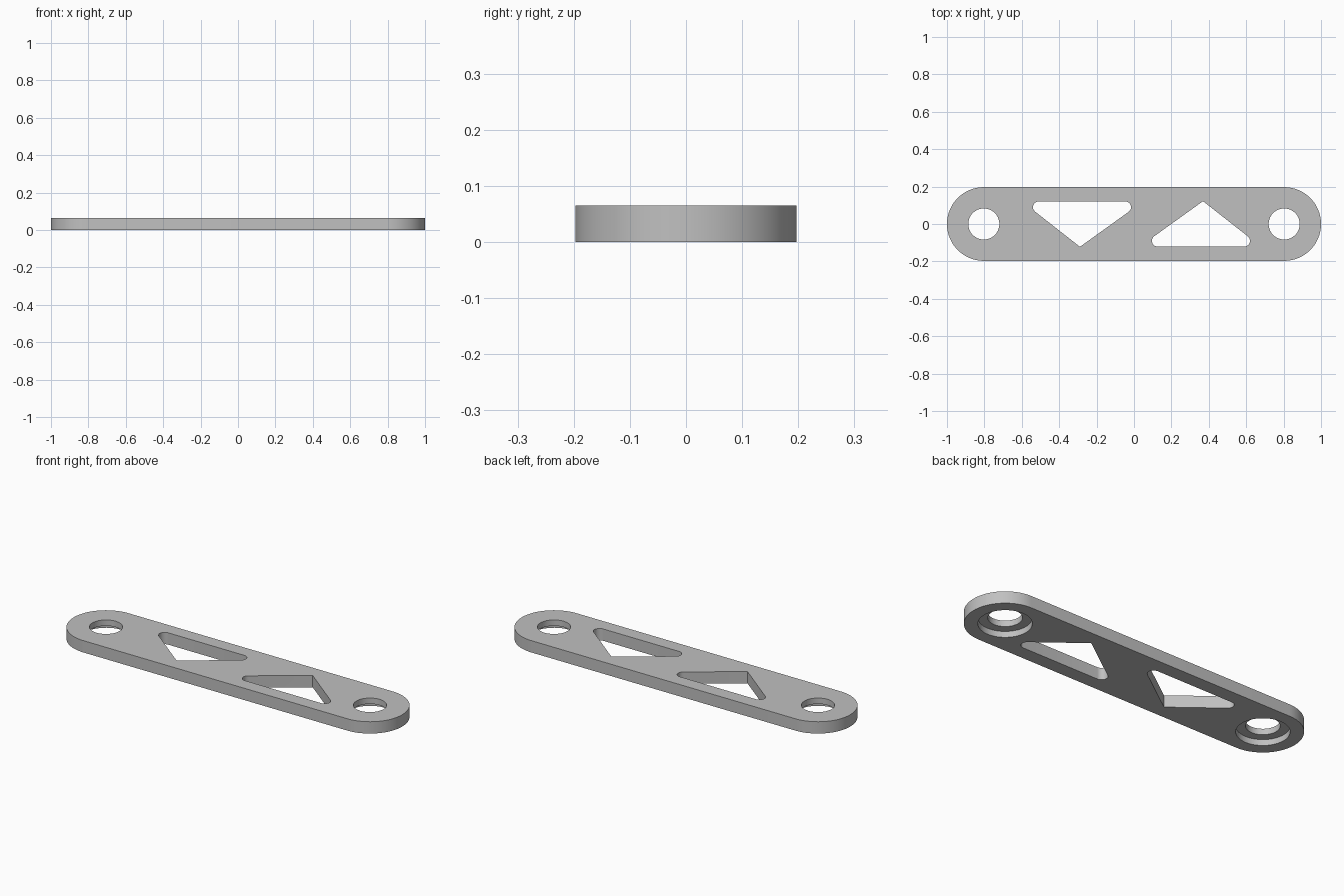
import bpy, bmesh
from math import cos, sin, radians

if "Cube" in bpy.data.objects:
    bpy.data.objects.remove(bpy.data.objects["Cube"])

THICK = 0.065     # plate thickness
END_X = 0.803     # centre of each rounded end
END_R = 0.197

grey = bpy.data.materials.new("plain grey")
grey.use_nodes = True
grey.diffuse_color = (0.53, 0.53, 0.53, 1)
grey.node_tree.nodes["Principled BSDF"].inputs["Base Color"].default_value = grey.diffuse_color


def arc(x, y, r, start, end, steps):
    angles = [radians(start + (end - start) * i / steps) for i in range(steps + 1)]
    return [(x + r * cos(a), y + r * sin(a)) for a in angles]


def circle(x, r):
    return arc(x, 0, r, 0, 360, 64)[:-1]


def prism(name, outline, z0, z1):
    """Extrude a closed counter-clockwise outline from z0 to z1."""
    bm = bmesh.new()
    base = bm.faces.new([bm.verts.new((x, y, z0)) for x, y in outline])
    top = bmesh.ops.extrude_face_region(bm, geom=[base], use_keep_orig=True)["geom"]
    moved = [v for v in top if isinstance(v, bmesh.types.BMVert)]
    bmesh.ops.translate(bm, verts=moved, vec=(0, 0, z1 - z0))
    bmesh.ops.recalc_face_normals(bm, faces=bm.faces)
    mesh = bpy.data.meshes.new(name)
    bm.to_mesh(mesh)
    bm.free()
    mesh.materials.append(grey)
    obj = bpy.data.objects.new(name, mesh)
    bpy.context.collection.objects.link(obj)
    return obj


# Plate with two round ends
plate = prism("link_plate",
              arc(END_X, 0, END_R, -90, 90, 40) + arc(-END_X, 0, END_R, 90, 270, 40),
              0, THICK)

# Triangular window: two rounded corners and one sharp tip
window = (arc(-0.047, 0.09, 0.031, -54, 90, 12)
          + arc(-0.509, 0.09, 0.031, 90, 231, 12)
          + [(-0.289, -0.122)])
turned = [(0.08 - x, -y) for x, y in window]
cutters = [prism("window_cutter", w, -0.1, 0.2) for w in (window, turned)]

# Bolt holes, each with a wider counterbore in the underside
for x in (-END_X, END_X):
    cutters.append(prism("hole_cutter", circle(x, 0.083), -0.1, 0.2))
    cutters.append(prism("counterbore_cutter", circle(x, 0.13), -0.1, THICK / 2))

bpy.context.view_layer.objects.active = plate
plate.select_set(True)
for cutter in cutters:
    cutter.hide_render = True
    cut = plate.modifiers.new("cut", "BOOLEAN")
    cut.operation = "DIFFERENCE"
    cut.solver = "EXACT"
    cut.object = cutter
    bpy.ops.object.modifier_apply(modifier=cut.name)
    bpy.data.objects.remove(cutter)

bpy.ops.object.select_all(action="DESELECT")
plate.select_set(True)
bpy.ops.object.shade_smooth_by_angle(angle=radians(30))
